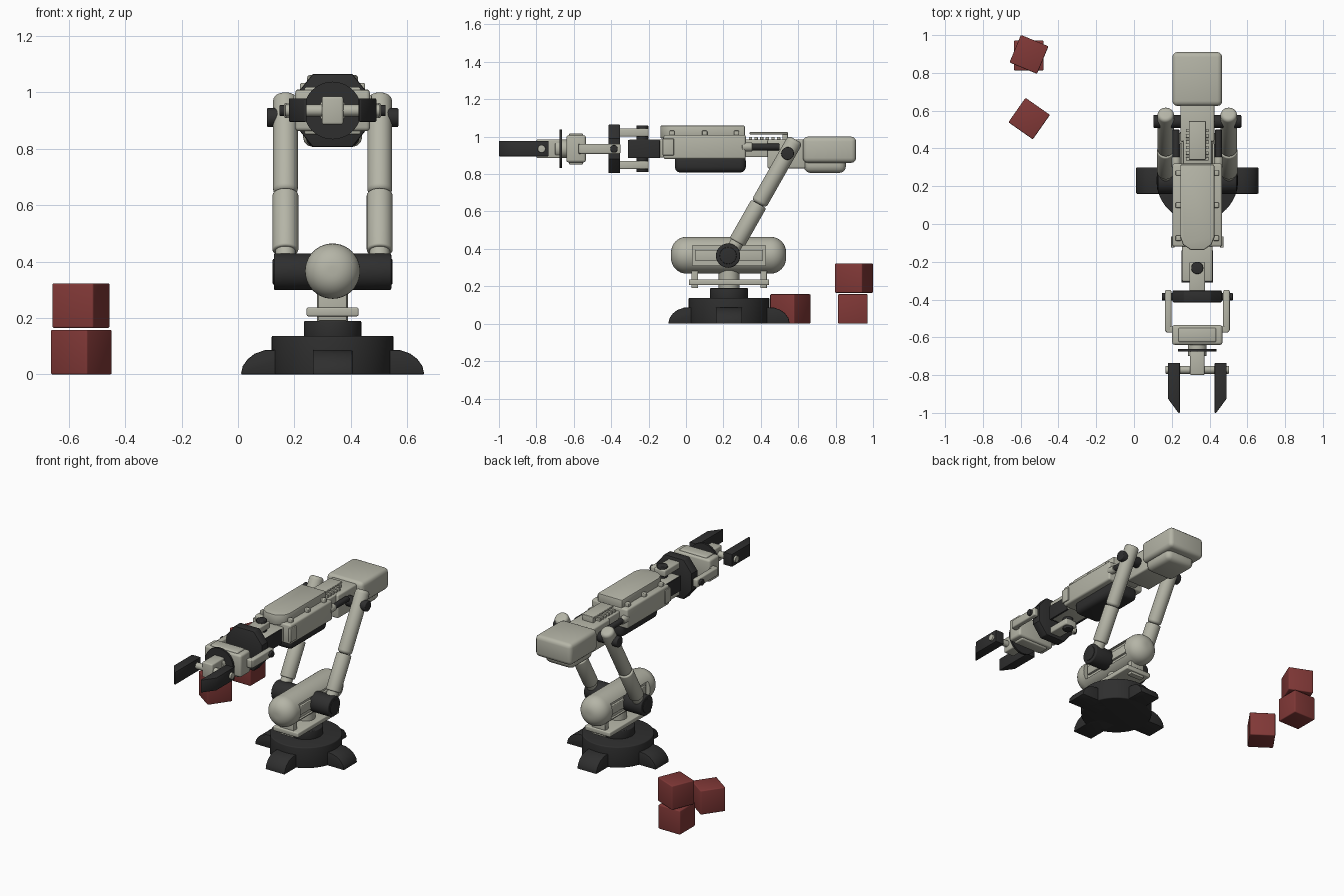
import bpy, bmesh, math
from mathutils import Matrix, Vector

if "Cube" in bpy.data.objects:
    bpy.data.objects.remove(bpy.data.objects["Cube"], do_unlink=True)

CX, BY = 0.335, 0.23     # arm centre line, base centre
AZ = 0.935               # height of the forearm axis


def material(name, rgb):
    m = bpy.data.materials.new(name)
    m.use_nodes = True
    m.diffuse_color = (*rgb, 1)
    m.node_tree.nodes["Principled BSDF"].inputs["Base Color"].default_value = (*rgb, 1)
    return m


BEIGE = material("warm grey", (0.46, 0.46, 0.385))
DARK = material("charcoal", (0.028, 0.028, 0.028))
RED = material("brick red", (0.22, 0.04, 0.038))


def smooth(ob):
    bpy.ops.object.select_all(action='DESELECT')
    ob.select_set(True)
    bpy.context.view_layer.objects.active = ob
    bpy.ops.object.shade_smooth_by_angle(angle=math.radians(35))


def finish(name, bm, mat, bevel=0, seg=3):
    bmesh.ops.recalc_face_normals(bm, faces=bm.faces)
    if bevel:
        sharp = [e for e in bm.edges if e.calc_face_angle(0) > 0.8]
        bmesh.ops.bevel(bm, geom=sharp, offset=bevel, segments=seg, profile=0.5,
                        affect='EDGES', clamp_overlap=True)
    me = bpy.data.meshes.new(name)
    bm.to_mesh(me)
    bm.free()
    me.materials.append(mat)
    ob = bpy.data.objects.new(name, me)
    bpy.context.collection.objects.link(ob)
    smooth(ob)
    return ob


def box(name, xs, ys, zs, mat, bevel=0.006, turn=0, off=CX):
    """Box from ranges; x is measured from the arm centre line."""
    bm = bmesh.new()
    lo, hi = Vector((xs[0] + off, ys[0], zs[0])), Vector((xs[1] + off, ys[1], zs[1]))
    mtx = (Matrix.Translation((lo + hi) / 2) @ Matrix.Rotation(turn, 4, 'Z')
           @ Matrix.Diagonal((*(hi - lo), 1)))
    bmesh.ops.create_cube(bm, size=1, matrix=mtx)
    return finish(name, bm, mat, bevel)


def wide(name, half, ys, zs, mat, bevel=0.006):
    return box(name, (-half, half), ys, zs, mat, bevel)


def rod(name, a, b, r, mat, bevel=0, seg=3, sides=32):
    """Cylinder between two points; x is measured from the arm centre line."""
    a, b = Vector(a), Vector(b)
    d = b - a
    bm = bmesh.new()
    mtx = (Matrix.Translation((a + b) / 2 + Vector((CX, 0, 0)))
           @ d.to_track_quat('Z', 'Y').to_matrix().to_4x4())
    bmesh.ops.create_cone(bm, cap_ends=True, segments=sides, radius1=r, radius2=r,
                          depth=d.length, matrix=mtx)
    return finish(name, bm, mat, bevel, seg)


def prism(name, pts, place, lo, hi, mat, bevel=0.005):
    """Extrude a 2D profile; place(u, v, t) maps it into space."""
    bm = bmesh.new()
    rings = [[bm.verts.new(place(u, v, t)) for u, v in pts] for t in (lo, hi)]
    n = len(pts)
    bm.faces.new(rings[0])
    bm.faces.new(rings[1])
    for i in range(n):
        j = (i + 1) % n
        bm.faces.new((rings[0][i], rings[0][j], rings[1][j], rings[1][i]))
    return finish(name, bm, mat, bevel, 2)


# Base drum with four rounded feet
rod("base_drum", (0, BY, 0), (0, BY, 0.137), 0.216, DARK, 0.006, sides=48)
rod("turntable", (0, BY, 0.13), (0, BY, 0.19), 0.102, DARK, 0.005, sides=40)
foot = [(0.1, 0), (0.325, 0), (0.318, 0.03), (0.3, 0.055), (0.275, 0.074), (0.24, 0.086), (0.1, 0.09)]
for k in range(4):
    c, s = math.cos(k * math.pi / 2), math.sin(k * math.pi / 2)
    prism(f"foot_{k + 1}", foot, lambda u, v, t: (CX + u * c - t * s, BY + u * s + t * c, v),
          -0.07, 0.07, DARK)

# Swivel plate and posts carrying the shoulder housing
rod("swivel_neck", (0, BY, 0.185), (0, BY, 0.29), 0.055, BEIGE)
wide("swivel_plate", 0.092, (0.015, 0.445), (0.206, 0.237), BEIGE)
for n, y in (("front", 0.047), ("rear", 0.415)):
    wide(f"{n}_post", 0.05, (y - 0.018, y + 0.018), (0.19, 0.31), BEIGE, 0.004)

# Capsule shoulder housing with a recess on each side
housing = rod("shoulder_housing", (0, -0.08, 0.366), (0, 0.535, 0.366), 0.098, BEIGE, 0.082, 8, 40)
for sgn in (-1, 1):
    cutter = box("recess_cutter", sorted((sgn * 0.068, sgn * 0.15)), (0.035, 0.425), (0.312, 0.418), BEIGE, 0)
    cutter.hide_render = True
    cutter.hide_viewport = True
    mod = housing.modifiers.new("recess", 'BOOLEAN')
    mod.operation, mod.solver, mod.object = 'DIFFERENCE', 'EXACT', cutter
    bpy.context.view_layer.objects.active = housing
    bpy.ops.object.modifier_apply(modifier="recess")
    bpy.data.objects.remove(cutter, do_unlink=True)
smooth(housing)
wide("recess_rail", 0.082, (0.05, 0.41), (0.337, 0.395), BEIGE, 0.004)

# Paired shoulder joints, lifting arms and elbow pins
bottom, top = Vector((0, 0.25, 0.395)), Vector((0, 0.585, 0.985))
for n, sgn in (("right", -1), ("left", 1)):
    x = Vector((sgn * 0.167, 0, 0))
    rod(f"{n}_shoulder_joint", (sgn * 0.07, 0.225, 0.364), (sgn * 0.208, 0.225, 0.364), 0.065, DARK, 0.006)
    rod(f"{n}_shoulder_cap", (sgn * 0.2, 0.225, 0.364), (sgn * 0.212, 0.225, 0.364), 0.045, DARK, 0.003)
    at = lambda f: x + bottom.lerp(top, f)
    rod(f"{n}_arm_neck", at(-0.05), at(0.15), 0.036, BEIGE)
    rod(f"{n}_lower_tube", at(0.07), at(0.415), 0.046, BEIGE, 0.008)
    rod(f"{n}_upper_tube", at(0.415), at(1), 0.044, BEIGE, 0.02, 4)
    rod(f"{n}_elbow_pin", (sgn * 0.08, 0.543, 0.91), (sgn * 0.233, 0.543, 0.91), 0.034, DARK, 0.005)

# Counterweight
wide("counterweight", 0.132, (0.625, 0.91), (0.86, 1.0), BEIGE, 0.026)
wide("counterweight_belly", 0.105, (0.63, 0.855), (0.806, 0.9), BEIGE, 0.035)

# Elbow block with cable ribs and side pistons
wide("elbow_block", 0.09, (0.435, 0.64), (0.83, 0.985), BEIGE, 0.01)
wide("arm_core", 0.075, (0.28, 0.5), (0.89, 0.985), BEIGE)
wide("cable_cover", 0.045, (0.34, 0.545), (1.012, 1.024), BEIGE, 0.004)
wide("cable_cover_foot", 0.04, (0.515, 0.545), (0.97, 1.018), BEIGE, 0.004)
for i in range(6):
    y = 0.345 + i * 0.03
    wide(f"rib_{i + 1}", 0.06, (y - 0.009, y + 0.009), (0.975, 0.998), BEIGE, 0.003)
for n, sgn in (("right", -1), ("left", 1)):
    rod(f"{n}_piston", (sgn * 0.112, 0.2, 0.945), (sgn * 0.112, 0.5, 0.945), 0.018, DARK, 0.004)
    rod(f"{n}_piston_sleeve", (sgn * 0.112, 0.3, 0.945), (sgn * 0.112, 0.355, 0.945), 0.024, BEIGE, 0.004)

# Forearm body, lid, clips and underside battery
wide("forearm_body", 0.132, (-0.12, 0.32), (0.88, 1.01), BEIGE, 0.012)
lid = [(0.09, 0.315), (-0.09, 0.315), (-0.09, -0.07), (-0.075, -0.11), (-0.035, -0.137),
       (0.035, -0.137), (0.075, -0.11), (0.09, -0.07)]
prism("forearm_lid", lid, lambda u, v, t: (CX + u, v, t), 0.99, 1.06, BEIGE, 0.008)
for sgn in (-1, 1):
    for i, y in enumerate((-0.075, 0.1, 0.27)):
        box(f"clip_{'left' if sgn > 0 else 'right'}_{i + 1}", sorted((sgn * 0.085, sgn * 0.115)),
            (y - 0.014, y + 0.014), (1.0, 1.032), BEIGE, 0.005)
    box("side_flange", sorted((sgn * 0.12, sgn * 0.139)), (-0.125, -0.065), (0.9, 0.99), BEIGE, 0.004)
wide("battery", 0.095, (-0.06, 0.32), (0.808, 0.9), DARK, 0.03)

# Forearm nose and vertical wrist hinge
wide("nose", 0.08, (-0.305, -0.1), (0.888, 0.985), BEIGE, 0.008)
for sgn in (-1, 1):
    box("nose_side_plate", sorted((sgn * 0.07, sgn * 0.084)), (-0.31, -0.14), (0.885, 0.982), DARK, 0.003)
wide("nose_tip", 0.075, (-0.31, -0.3), (0.888, 0.98), DARK, 0.002)
rod("hinge_pin", (0, -0.233, 0.81), (0, -0.233, 1.06), 0.032, DARK, 0.005, sides=24)
for n, z in (("upper", 1.022), ("lower", 0.848)):
    wide(f"{n}_hinge_arm", 0.042, (-0.37, -0.2), (z - 0.022, z + 0.022), BEIGE, 0.008)

# Wrist block, an eight sided plate across the arm
a, b, c, d = 0.07, 0.13, 0.13, 0.055
octagon = [(a, c), (-a, c), (-b, d), (-b, -d), (-a, -c), (a, -c), (b, -d), (b, d)]
prism("wrist_block", octagon, lambda u, v, t: (CX + u, t, AZ + v), -0.415, -0.352, DARK, 0.006)
rod("wrist_pin", (-0.188, -0.385, AZ), (0.188, -0.385, AZ), 0.02, DARK, 0.004, sides=24)

# Wrist fork and tool flange
for n, sgn in (("right", -1), ("left", 1)):
    box(f"{n}_fork", sorted((sgn * 0.137, sgn * 0.172)), (-0.57, -0.35), (0.908, 0.962), BEIGE, 0.008)
    box(f"{n}_fork_foot", sorted((sgn * 0.1, sgn * 0.165)), (-0.575, -0.54), (0.908, 0.962), BEIGE, 0.006)
wide("palm_block", 0.133, (-0.64, -0.535), (0.862, 1.008), BEIGE, 0.014)
wide("palm_band", 0.1, (-0.625, -0.55), (0.85, 1.018), BEIGE, 0.008)
rod("tool_hub", (0, -0.7, AZ), (0, -0.63, AZ), 0.05, BEIGE, 0.004)
rod("tool_disc", (0, -0.675, AZ), (0, -0.662, AZ), 0.102, DARK, 0, sides=48)

# Gripper
wide("gripper_block", 0.038, (-0.8, -0.67), (0.885, 0.985), BEIGE, 0.008)
rod("gripper_bar", (-0.168, -0.772, AZ), (0.168, -0.772, AZ), 0.021, BEIGE, 0.003, sides=24)
finger = [(0.092, -0.735), (0.155, -0.735), (0.155, -0.925), (0.1, -1.0), (0.092, -1.0)]
for n, sgn in (("right", -1), ("left", 1)):
    prism(f"{n}_finger", finger, lambda u, v, t: (CX + sgn * u, v, t), 0.895, 0.978, DARK, 0.004)

# Loose cubes
for n, x, y, z, deg in (("lone", -0.555, 0.558, 0, -35), ("stack_lower", -0.557, 0.892, 0, 0),
                        ("stack_upper", -0.556, 0.898, 0.165, -22.5)):
    h = 0.079
    box(f"{n}_cube", (x - h, x + h), (y - h, y + h), (z, z + 2 * h), RED, 0.006, math.radians(deg), 0)
